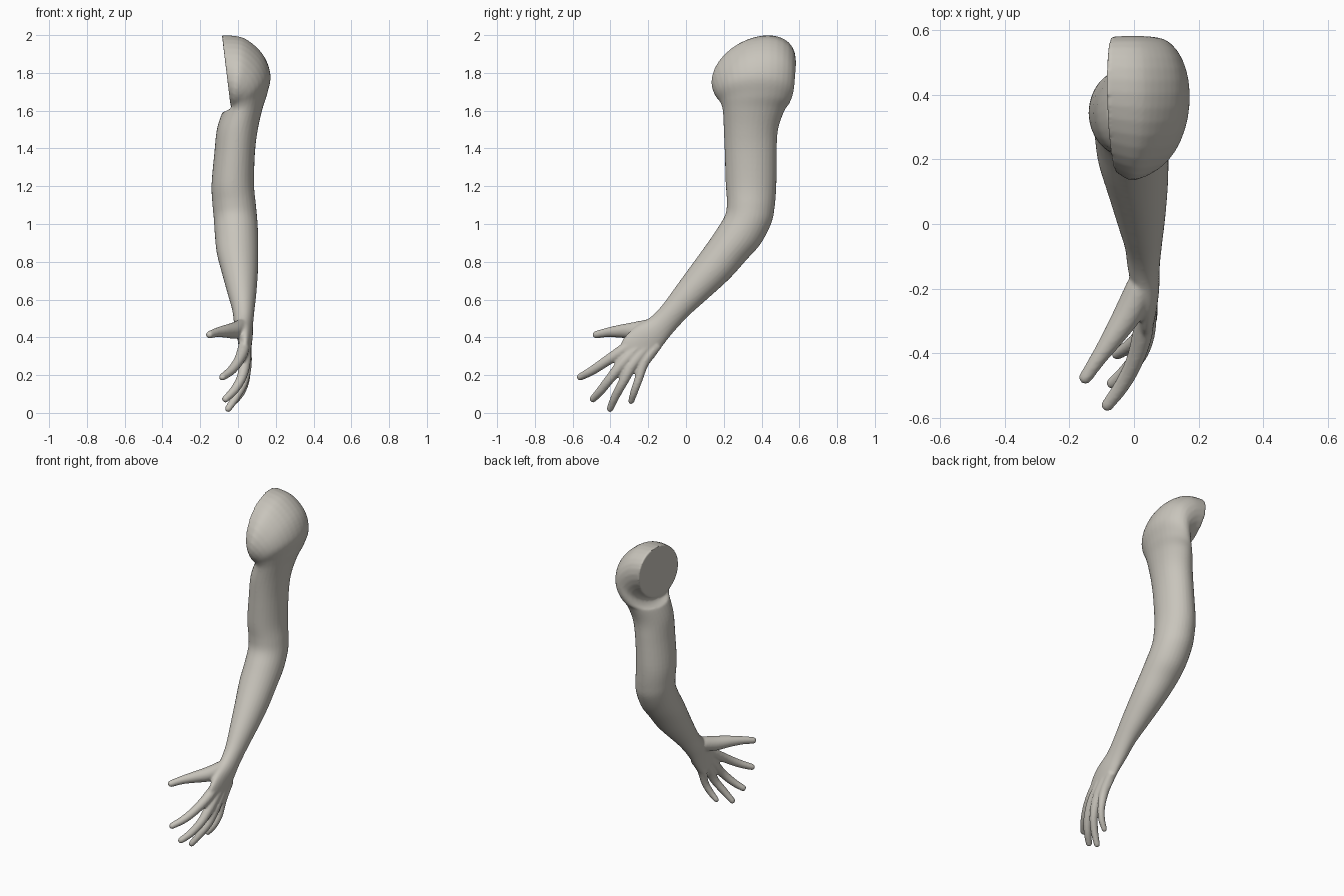
import bpy, bmesh, math
from mathutils import Vector

if "Cube" in bpy.data.objects:
    bpy.data.objects.remove(bpy.data.objects["Cube"])

SIDES = 32


def smooth_path(points, steps):
    """Catmull-Rom resampling of a list of vectors."""
    out = []
    last = len(points) - 1
    for i in range(last):
        p0, p1 = points[max(i - 1, 0)], points[i]
        p2, p3 = points[i + 1], points[min(i + 2, last)]
        for k in range(steps):
            t = k / steps
            out.append(0.5 * (2 * p1 + (p2 - p0) * t
                              + (2 * p0 - 5 * p1 + 4 * p2 - p3) * t ** 2
                              + (3 * p1 - p0 - 3 * p2 + p3) * t ** 3))
    return out + [points[last]]


def ellipse(c, u, v):
    angles = [2 * math.pi * i / SIDES for i in range(SIDES)]
    return [c + u * math.sin(a) + v * math.cos(a) for a in angles]


def loft(bm, rings):
    """Closed skin through a list of rings."""
    rows = [[bm.verts.new(p) for p in ring] for ring in rings]
    for a, b in zip(rows, rows[1:]):
        for i in range(SIDES):
            j = (i + 1) % SIDES
            bm.faces.new((a[i], a[j], b[j], b[i]))
    bm.faces.new(rows[0])
    bm.faces.new(rows[-1][::-1])


def tube(bm, points):
    """Finger: tapered tube with a round tip; points are x, y, z, radius."""
    path = smooth_path([Vector(p) for p in points], 6)
    rings = []
    for i, p in enumerate(path):
        d = (path[min(i + 1, len(path) - 1)] - path[max(i - 1, 0)]).to_3d().normalized()
        u = d.cross(Vector((1, 0, 0))).normalized()
        rings.append(ellipse(p.to_3d(), u * p.w, d.cross(u) * p.w))
    loft(bm, rings)
    tip = bmesh.ops.create_icosphere(bm, subdivisions=3, radius=path[-1].w)
    bmesh.ops.translate(bm, verts=tip["verts"], vec=path[-1].to_3d())


# Shoulder rings fan around the armpit: inner x, z, outer x, z, front y, back y, skew
shoulder = [
    (-.04, 1.63, -.085, 2.0, .16, .58, .06),
    (-.035, 1.62, .03, 1.985, .135, .582, .05),
    (-.04, 1.61, .13, 1.9, .145, .578, .04),
    (-.055, 1.6, .172, 1.79, .165, .57, .02),
    (-.07, 1.595, .155, 1.69, .185, .55, .01),
    (-.085, 1.585, .13, 1.61, .195, .52, 0),
]
# Arm and palm rings: inner x, outer x, front y, z, back y, z
arm = [
    (-.112, .105, .20, 1.50, .487, 1.50),
    (-.125, .09, .205, 1.38, .48, 1.38),
    (-.14, .085, .21, 1.22, .478, 1.20),
    (-.135, .095, .216, 1.12, .468, 1.08),
    (-.128, .102, .208, 1.05, .45, 1.00),
    (-.122, .107, .165, .975, .395, .895),
    (-.112, .107, .10, .88, .32, .81),
    (-.085, .105, .02, .77, .23, .71),
    (-.055, .097, -.06, .66, .115, .605),
    (-.03, .087, -.13, .565, .02, .52),
    (-.02, .08, -.19, .505, -.06, .435),
    (-.005, .078, -.27, .455, -.12, .36),
    (.005, .07, -.33, .395, -.17, .29),
    (.012, .06, -.352, .345, -.215, .235),
]

rings = []
for ix, iz, ox, oz, y0, y1, skew in shoulder:
    inner, outer = Vector((ix, 0, iz)), Vector((ox, 0, oz))
    half = (outer - inner) / 2
    n = half.normalized()
    u = n * math.sqrt(half.length ** 2 - skew ** 2)
    c = (inner + outer) / 2 + Vector((0, (y0 + y1) / 2, 0))
    rings.append(ellipse(c, u, Vector((0, (y1 - y0) / 2, 0)) + n * skew))
for xi, xo, yf, zf, yb, zb in arm:
    c = Vector(((xi + xo) / 2, (yf + yb) / 2, (zf + zb) / 2))
    rings.append(ellipse(c, Vector(((xo - xi) / 2, 0, 0)),
                         Vector((0, (yb - yf) / 2, (zb - zf) / 2))))

# Resample every lengthwise strand, then turn the strands back into rings
strands = [smooth_path(list(s), 5) for s in zip(*rings)]
bm = bmesh.new()
loft(bm, [list(r) for r in zip(*strands)])

# Thumb, then index, middle, ring and little fingers
fingers = [
    [(.02, -.19, .455, .042), (-.015, -.27, .437, .044), (-.065, -.35, .432, .034),
     (-.11, -.415, .426, .025), (-.15, -.475, .414, .02)],
    [(.04, -.22, .42, .025), (.028, -.33, .335, .031), (.003, -.42, .275, .027),
     (-.035, -.495, .225, .024), (-.082, -.56, .19, .019)],
    [(.045, -.20, .40, .025), (.037, -.32, .28, .031), (.02, -.395, .19, .026),
     (-.02, -.45, .12, .023), (-.066, -.492, .074, .019)],
    [(.045, -.18, .38, .025), (.043, -.28, .26, .030), (.028, -.335, .16, .025),
     (-.01, -.375, .085, .022), (-.052, -.402, .022, .018)],
    [(.045, -.15, .36, .025), (.043, -.22, .27, .027), (.04, -.252, .175, .022),
     (.018, -.275, .11, .02), (-.015, -.29, .062, .016)],
]
for f in fingers:
    tube(bm, f)
bmesh.ops.recalc_face_normals(bm, faces=bm.faces)

mesh = bpy.data.meshes.new("arm")
bm.to_mesh(mesh)
bm.free()
obj = bpy.data.objects.new("arm", mesh)
bpy.context.collection.objects.link(obj)

skin = bpy.data.materials.new("warm_grey_skin")
skin.diffuse_color = (.58, .555, .50, 1)
skin.use_nodes = True
skin.node_tree.nodes["Principled BSDF"].inputs["Base Color"].default_value = skin.diffuse_color
mesh.materials.append(skin)

# Fuse forearm, palm and fingers into one smooth skin
fuse = obj.modifiers.new("fuse", "REMESH")
fuse.mode = "VOXEL"
fuse.voxel_size = .007
fuse.use_smooth_shade = True
relax = obj.modifiers.new("relax", "SMOOTH")
relax.factor = .5
relax.iterations = 4
